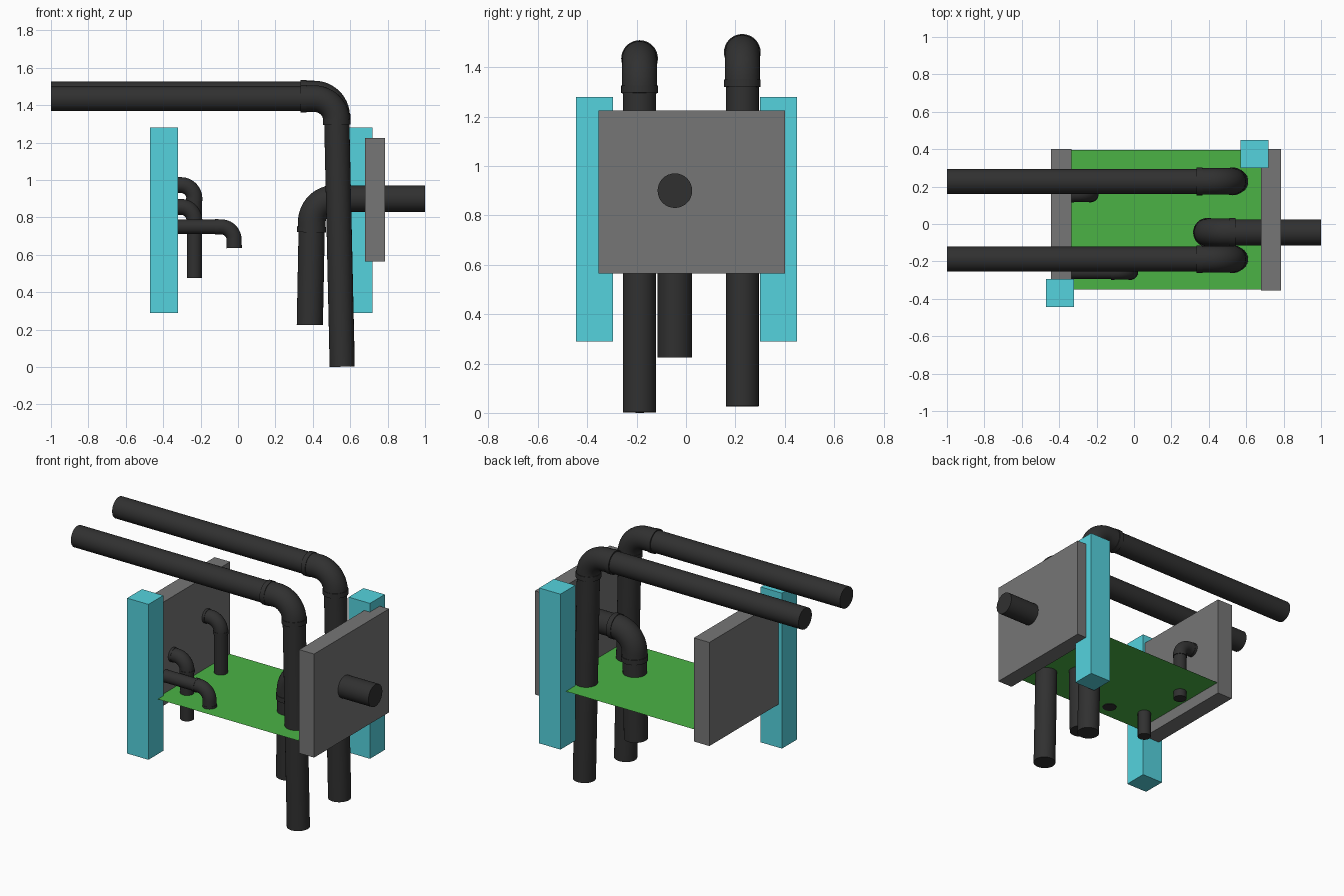
import bpy, bmesh, math
from mathutils import Vector

if "Cube" in bpy.data.objects:
    bpy.data.objects.remove(bpy.data.objects["Cube"])


def material(name, rgb):
    m = bpy.data.materials.new(name)
    m.diffuse_color = (*rgb, 1)
    m.use_nodes = True
    m.node_tree.nodes["Principled BSDF"].inputs["Base Color"].default_value = m.diffuse_color
    return m


CYAN = material("cyan", (0.09, 0.65, 0.73))
GREEN = material("green", (0.07, 0.45, 0.06))
GREY = material("grey", (0.18, 0.18, 0.18))
BLACK = material("black", (0.03, 0.03, 0.03))


def finish(name, bm, mat):
    bmesh.ops.recalc_face_normals(bm, faces=bm.faces)
    me = bpy.data.meshes.new(name)
    bm.to_mesh(me)
    bm.free()
    me.materials.append(mat)
    ob = bpy.data.objects.new(name, me)
    bpy.context.collection.objects.link(ob)
    return ob


def box(name, lo, hi, mat):
    bm = bmesh.new()
    bmesh.ops.create_cube(bm, size=1)
    for v in bm.verts:
        v.co = [(l + h) / 2 + c * (h - l) for l, h, c in zip(lo, hi, v.co)]
    return finish(name, bm, mat)


def sweep(name, stations, y, sides=32):
    """Capped round tube through (point, tangent, radius) stations in the XZ plane."""
    bm = bmesh.new()
    rings = []
    for p, t, r in stations:
        ring = []
        for i in range(sides):
            a = math.tau * i / sides
            n = r * math.cos(a)
            ring.append(bm.verts.new((p.x - t.y * n, y + r * math.sin(a), p.y + t.x * n)))
        rings.append(ring)
    for a, b in zip(rings, rings[1:]):
        for i in range(sides):
            j = (i + 1) % sides
            bm.faces.new((a[i], a[j], b[j], b[i]))
    bm.faces.new(rings[0])
    bm.faces.new(rings[-1])
    ob = finish(name, bm, BLACK)
    bpy.context.view_layer.objects.active = ob
    ob.select_set(True)
    bpy.ops.object.shade_smooth_by_angle(angle=math.radians(35))
    ob.select_set(False)


def pipe(name, y, start, corner, end, r, bend, leg_in, leg_out):
    """Two straight pipes joined by a thicker elbow with a collar at each mouth."""
    s, c, e = Vector(start), Vector(corner), Vector(end)
    d1, d2 = (c - s).normalized(), (e - c).normalized()
    re, rc, w = r * 1.06, r * 1.11, r * 0.45
    turn = d1.angle_signed(d2)
    sign = 1 if d1.x * d2.y - d1.y * d2.x > 0 else -1
    ang = abs(turn)
    t = bend * math.tan(ang / 2)
    n1 = Vector((-d1.y, d1.x)) * sign
    centre = c - d1 * t + n1 * bend

    a, b = c - d1 * leg_in, c + d2 * leg_out
    st = [(a, d1, rc), (a + d1 * w, d1, rc), (a + d1 * w, d1, re)]
    for i in range(13):
        k = ang * i / 12
        tan = d1 * math.cos(k) + n1 * math.sin(k)
        nor = n1 * math.cos(k) - d1 * math.sin(k)
        st.append((centre - nor * bend, tan, re))
    st += [(b - d2 * w, d2, re), (b - d2 * w, d2, rc), (b, d2, rc)]
    sweep(name + "_elbow", st, y)
    if (a - s).length > 0.01:
        sweep(name + "_horizontal", [(s, d1, r), (a + d1 * w, d1, r)], y)
    if (e - b).length > 0.01:
        sweep(name + "_vertical", [(b - d2 * w, d2, r), (e, d2, r)], y)


# Corner columns
box("column_front", (-0.47, -0.445, 0.29), (-0.32, -0.295, 1.28), CYAN)
box("column_back", (0.57, 0.30, 0.29), (0.72, 0.45, 1.28), CYAN)

# End walls
for side, x0, x1 in (("left", -0.445, -0.335), ("right", 0.68, 0.785)):
    box("wall_" + side, (x0, -0.355, 0.565), (x1, 0.40, 1.225), GREY)

# Thin floor sheet
bm = bmesh.new()
bm.faces.new([bm.verts.new((x, y, 0.64)) for x, y in
              ((-0.335, -0.35), (0.68, -0.35), (0.68, 0.395), (-0.335, 0.395))])
finish("floor_sheet", bm, GREEN)

# Two tall overhead pipes
for side, y, dz in (("front", -0.188, 0), ("back", 0.228, 0.025)):
    pipe("overhead_pipe_" + side, y, (-1, 1.435 + dz), (0.525, 1.435 + dz),
         (0.557, 0.002 + dz), 0.067, 0.12, 0.19, 0.14)

# Large pipe through the right wall
pipe("wall_pipe", -0.045, (1, 0.90), (0.397, 0.90), (0.384, 0.225), 0.07, 0.125, 0.145, 0.18)

# Small pipes from the left wall
pipe("small_pipe_long", -0.257, (-0.36, 0.75), (-0.022, 0.75), (-0.02, 0.635),
     0.038, 0.07, 0.1, 0.114)
for side, y, z in (("front", -0.18, 0.856), ("back", 0.16, 0.973)):
    pipe("small_pipe_" + side, y, (-0.345, z), (-0.233, z), (-0.233, z - 0.381),
         0.04, 0.072, 0.105, 0.085)
